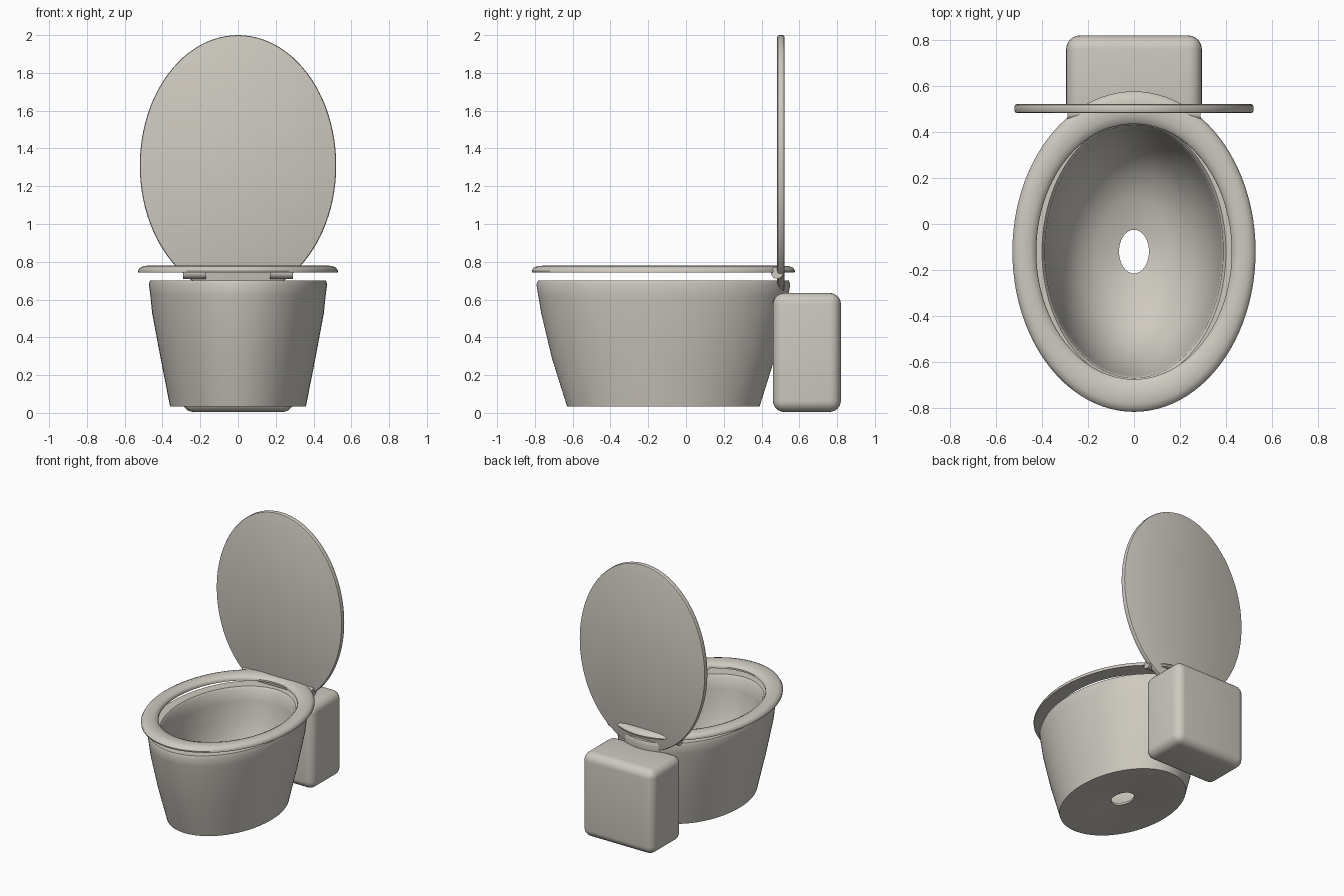
import bpy
import bmesh
from math import sin, cos, pi, radians

if "Cube" in bpy.data.objects:
    bpy.data.objects.remove(bpy.data.objects["Cube"])

CENTRE_Y = -0.12
SIDES = 96

ceramic = bpy.data.materials.new("warm_white_ceramic")
ceramic.use_nodes = True
COLOUR = (0.62, 0.59, 0.53, 1)
ceramic.diffuse_color = COLOUR
ceramic.node_tree.nodes["Principled BSDF"].inputs["Base Color"].default_value = COLOUR


def finish(name, bm, angle=40):
    """Turn a bmesh into a shaded, coloured object."""
    bmesh.ops.recalc_face_normals(bm, faces=bm.faces)
    mesh = bpy.data.meshes.new(name)
    bm.to_mesh(mesh)
    bm.free()
    mesh.materials.append(ceramic)
    obj = bpy.data.objects.new(name, mesh)
    bpy.context.collection.objects.link(obj)
    bpy.ops.object.select_all(action="DESELECT")
    obj.select_set(True)
    bpy.context.view_layer.objects.active = obj
    bpy.ops.object.shade_smooth_by_angle(angle=radians(angle))
    return obj


def oval_loft(name, profile, closed):
    """Join oval rings (x radius, y radius, z); closed profiles wrap, open ones are capped."""
    bm = bmesh.new()
    rings = [[bm.verts.new((rx * cos(2 * pi * i / SIDES), ry * sin(2 * pi * i / SIDES), z))
              for i in range(SIDES)] for rx, ry, z in profile]
    pairs = list(zip(rings, rings[1:]))
    if closed:
        pairs.append((rings[-1], rings[0]))
    else:
        bm.faces.new(rings[0])
        bm.faces.new(rings[-1])
    for a, b in pairs:
        for i in range(SIDES):
            j = (i + 1) % SIDES
            bm.faces.new((a[i], a[j], b[j], b[i]))
    return finish(name, bm)


# Bowl: tapered outside, rolled rim, hollow inside with an oval drain
bowl = oval_loft("bowl", [
    (0.065, 0.095, 0.06), (0.20, 0.29, 0.04), (0.36, 0.51, 0.035),
    (0.41, 0.59, 0.29), (0.455, 0.647, 0.53), (0.464, 0.662, 0.62),
    (0.472, 0.672, 0.68), (0.466, 0.664, 0.70),
    (0.40, 0.565, 0.70), (0.388, 0.55, 0.685), (0.38, 0.54, 0.60),
    (0.36, 0.51, 0.45), (0.32, 0.45, 0.29), (0.25, 0.35, 0.17),
    (0.16, 0.23, 0.105), (0.065, 0.095, 0.075)], closed=True)
bowl.location.y = CENTRE_Y

# Seat ring: flat underside, gently domed top
seat = oval_loft("seat", [
    (0.425, 0.555, 0.742), (0.528, 0.695, 0.742), (0.529, 0.697, 0.752),
    (0.520, 0.687, 0.768), (0.50, 0.665, 0.777), (0.475, 0.63, 0.78),
    (0.45, 0.595, 0.776), (0.43, 0.565, 0.766), (0.425, 0.555, 0.755)], closed=True)
seat.location.y = CENTRE_Y

# Raised lid: thin oval disc with softened edges
lid = oval_loft("lid", [
    (0.51, 0.68, -0.019), (0.517, 0.687, -0.016), (0.52, 0.69, -0.009),
    (0.52, 0.69, 0.009), (0.517, 0.687, 0.016), (0.51, 0.68, 0.019)], closed=False)
lid.rotation_euler.x = pi / 2
lid.location = (0, 0.502, 1.31)

# Cistern: rounded box behind the bowl
bm = bmesh.new()
bmesh.ops.create_cube(bm, size=1)
bmesh.ops.scale(bm, vec=(0.59, 0.36, 0.63), verts=bm.verts)
bmesh.ops.bevel(bm, geom=bm.edges[:], offset=0.06, segments=6, profile=0.5, affect="EDGES")
tank = finish("tank", bm)
tank.location = (0, 0.64, 0.32)

# Hinge barrels under the back of the seat
for name, side in (("left_hinge", 1), ("right_hinge", -1)):
    bm = bmesh.new()
    bmesh.ops.create_cone(bm, cap_ends=True, segments=32, radius1=0.032, radius2=0.032, depth=0.12)
    hinge = finish(name, bm)
    hinge.rotation_euler.y = pi / 2
    hinge.location = (side * 0.23, 0.482, 0.742)
